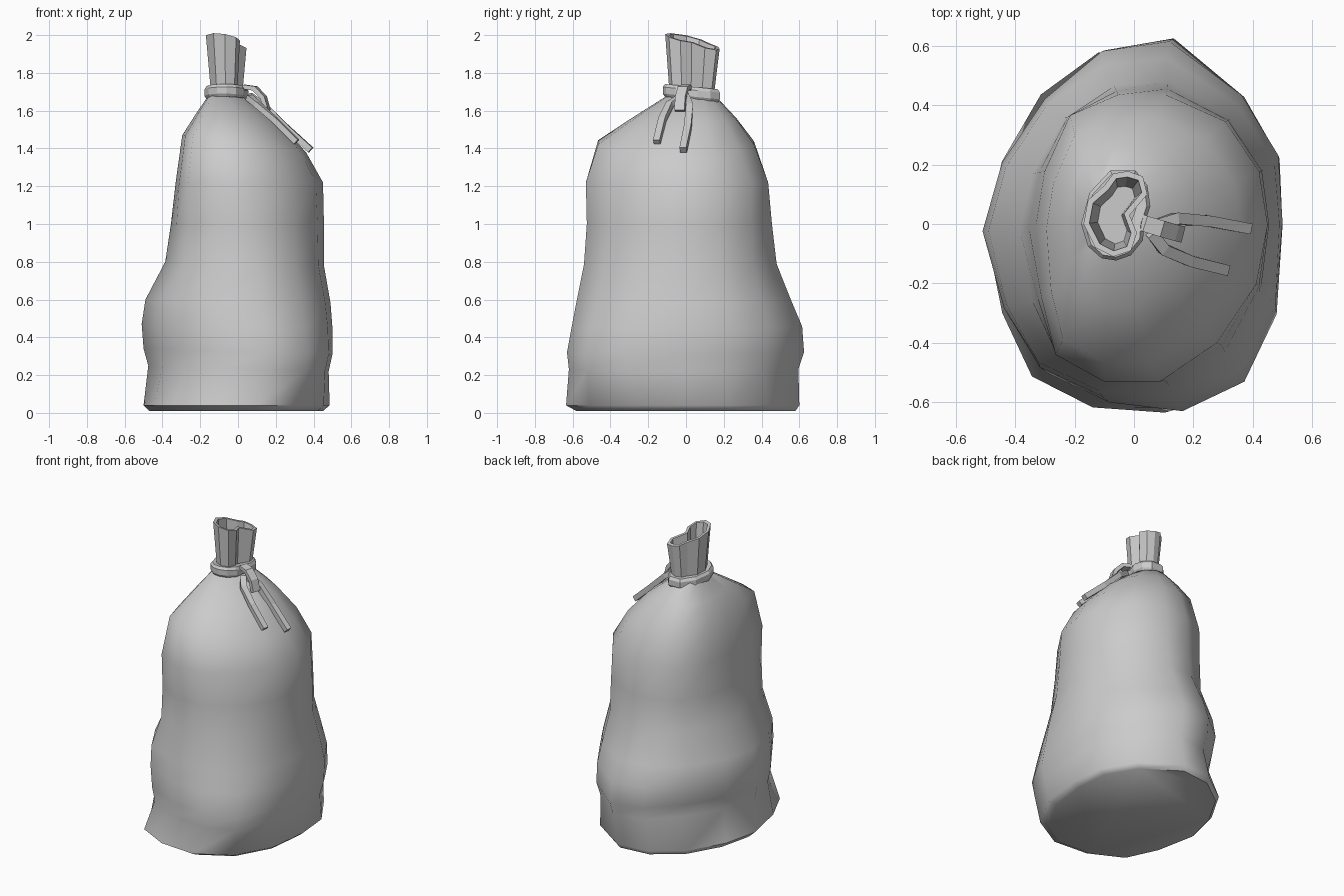
import bpy, bmesh, math
from mathutils import Vector

if "Cube" in bpy.data.objects:
    bpy.data.objects.remove(bpy.data.objects["Cube"])


def loft(name, rings, caps=True, closed=False, smooth=None):
    """Skin a list of equal-sized point loops into one mesh."""
    bm = bmesh.new()
    loops = [[bm.verts.new(p) for p in r] for r in rings]
    n = len(loops[0])
    pairs = list(zip(loops, loops[1:])) + ([(loops[-1], loops[0])] if closed else [])
    for a, b in pairs:
        for i in range(n):
            j = (i + 1) % n
            bm.faces.new((a[i], a[j], b[j], b[i]))
    if caps:
        bm.faces.new(loops[0][::-1])
        bm.faces.new(loops[-1])
    bmesh.ops.recalc_face_normals(bm, faces=bm.faces)
    me = bpy.data.meshes.new(name)
    bm.to_mesh(me)
    bm.free()
    ob = bpy.data.objects.new(name, me)
    bpy.context.collection.objects.link(ob)
    if smooth:
        bpy.ops.object.select_all(action='DESELECT')
        ob.select_set(True)
        bpy.context.view_layer.objects.active = ob
        bpy.ops.object.shade_smooth_by_angle(angle=math.radians(smooth))
    return ob


def fit(outline, x0, x1, y0, y1):
    """Stretch an outline to the given extents."""
    xs, ys = [p[0] for p in outline], [p[1] for p in outline]
    return [(x0 + (x - min(xs)) / (max(xs) - min(xs)) * (x1 - x0),
             y0 + (y - min(ys)) / (max(ys) - min(ys)) * (y1 - y0)) for x, y in outline]


def offset(outline, d):
    """Move a counter-clockwise outline outward by d."""
    out, n = [], len(outline)
    for i, (x, y) in enumerate(outline):
        a, b = Vector(outline[i - 1]), Vector(outline[(i + 1) % n])
        t = (b - a).normalized()
        out.append((x + t.y * d, y - t.x * d))
    return out


def strap(name, path, w0, w1, thick):
    """Rectangular band along a path, width tapering from w0 to w1."""
    pts = [Vector(p) for p in path]
    rings = []
    for i, p in enumerate(pts):
        t = (pts[min(i + 1, len(pts) - 1)] - pts[max(i - 1, 0)]).normalized()
        side = Vector((0, 0, 1)).cross(t).normalized()
        up = t.cross(side)
        w = w0 + (w1 - w0) * i / (len(pts) - 1)
        rings.append([p + side * w / 2 * s + up * thick / 2 * u
                      for s, u in ((1, 1), (-1, 1), (-1, -1), (1, -1))])
    return loft(name, rings)


# Sack body: lower and upper outlines blended by height
low = [(.5, 0), (.49, .23), (.37, .44), (.13, .64), (-.1, .6), (-.29, .42), (-.44, .2),
       (-.51, -.04), (-.43, -.3), (-.3, -.5), (-.09, -.6), (.16, -.63), (.37, -.53), (.48, -.3)]
high = [(.46, 0), (.43, .18), (.31, .35), (.1, .44), (-.07, .44), (-.24, .37), (-.33, .18),
        (-.36, 0), (-.34, -.25), (-.29, -.44), (-.12, -.53), (.08, -.53), (.28, -.4), (.42, -.2)]
# z at left, z at right, x range, y range
levels = [(.01, .01, -.47, .45, -.58, .58), (.04, .04, -.5, .485, -.635, .6),
          (.25, .22, -.475, .48, -.62, .595), (.34, .31, -.5, .5, -.63, .625),
          (.47, .45, -.51, .5, -.605, .615), (.6, .58, -.49, .49, -.58, .56),
          (.8, .78, -.385, .455, -.54, .48), (1.0, 1.0, -.355, .455, -.525, .455),
          (1.22, 1.22, -.33, .45, -.53, .435), (1.47, 1.38, -.295, .36, -.465, .36),
          (1.58, 1.53, -.225, .22, -.28, .265), (1.69, 1.675, -.15, .03, -.09, .15)]
rings = []
for zl, zr, x0, x1, y0, y1 in levels:
    k = min(1, max(0, (zl - .35) / .85))
    k = .4 if zl < .1 else k
    mix = [((1 - k) * a / 1.01 + k * c / .82, (1 - k) * b / 1.27 + k * d / .97)
           for (a, b), (c, d) in zip(low, high)]
    rings.append([(x, y, zl + (zr - zl) * (x - x0) / (x1 - x0))
                  for x, y in fit(mix, x0, x1, y0, y1)])
loft("sack_body", rings, smooth=50)

# Gathered open neck with a slanted rim and an inner floor
rim = [(-.17, 0), (-.13, -.08), (-.07, -.11), (-.01, -.09), (.01, -.03), (-.015, .03),
       (.045, .1), (.03, .16), (-.02, .178), (-.07, .17), (-.1, .13), (-.155, .08)]
base = fit(rim, -.14, .02, -.085, .145)


def slant(outline):
    return [(x, y, 1.97 - .2 * (x + .06) - .24 * (y - .03)) for x, y in outline]


def flat(outline, z):
    return [(x, y, z) for x, y in outline]


loft("sack_neck", [flat(base, 1.66), slant(rim), slant(offset(rim, -.02)),
                   flat(offset(base, -.018), 1.72)])

# Cord tied round the neck
cord = [(-.178, 0), (-.155, -.075), (-.11, -.115), (-.06, -.123), (-.01, -.105), (.03, -.055),
        (.035, 0), (.055, .06), (.045, .13), (.005, .18), (-.08, .18), (-.15, .105)]


def tilt(outline, z):
    return [(x, y, z - .1 * (y - .03)) for x, y in outline]


inner = offset(cord, -.045)
loft("neck_cord", [tilt(inner, 1.663), tilt(offset(cord, -.01), 1.66), tilt(cord, 1.675),
                   tilt(cord, 1.71), tilt(offset(cord, -.012), 1.727), tilt(inner, 1.725)],
     caps=False, closed=True)

# Loop of the knot and its two hanging ends
strap("knot_loop", [(.01, .01, 1.70), (.04, 0, 1.725), (.09, -.015, 1.718),
                    (.135, -.028, 1.67), (.155, -.033, 1.6)], .055, .055, .025)
strap("cord_end_front", [(.06, -.03, 1.67), (.1, -.085, 1.635), (.19, -.125, 1.555),
                         (.31, -.155, 1.435)], .04, .036, .03)
strap("cord_end_back", [(.06, -.01, 1.68), (.14, .018, 1.625), (.25, .01, 1.515),
                        (.385, -.015, 1.392)], .04, .036, .034)
